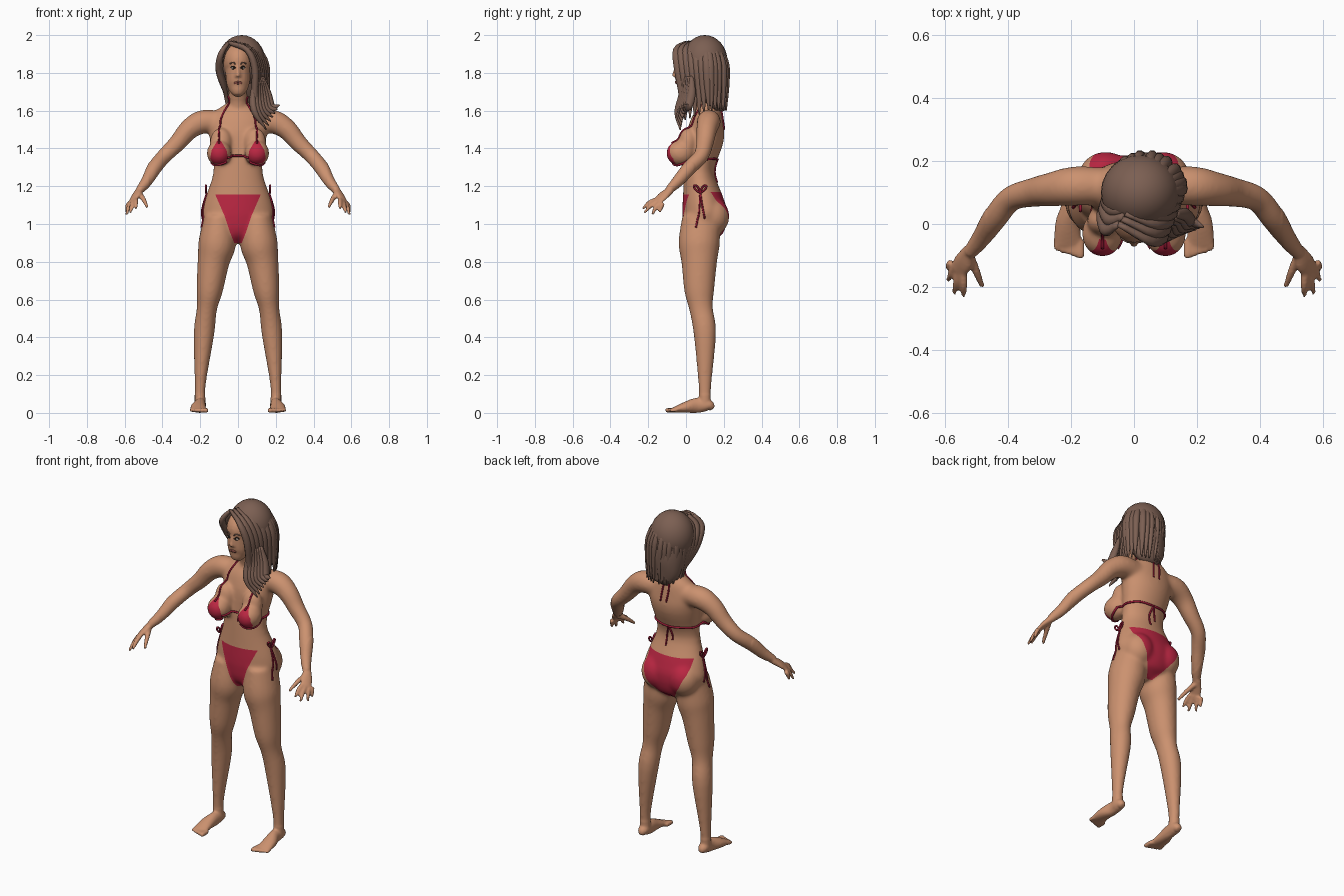
import bpy, bmesh, math
from mathutils import Vector, Matrix
from mathutils.bvhtree import BVHTree

if "Cube" in bpy.data.objects:
    bpy.data.objects.remove(bpy.data.objects["Cube"])

ACROSS, DEPTH = Vector((1, 0, 0)), Vector((0, 1, 0))


def material(name, *colour):
    made = bpy.data.materials.new(name)
    made.use_nodes = True
    made.diffuse_color = (*colour, 1)
    made.node_tree.nodes["Principled BSDF"].inputs["Base Color"].default_value = (*colour, 1)
    return made


skin = material("skin", .6, .285, .16)
fabric_red = material("red_fabric", .5, .02, .055)
cord_red = material("dark_red_cord", .3, .01, .035)
hair_brown = material("brown_hair", .2, .115, .085)
eye_dark = material("dark_eye", .03, .02, .015)
eye_white = material("eye_white", .6, .52, .46)
lip_colour = material("lip", .36, .11, .085)


def spline(rows, steps=4):
    """Smooth curve through rows of equal length."""
    pts = [Vector(row) for row in rows]
    pts = [2 * pts[0] - pts[1]] + pts + [2 * pts[-1] - pts[-2]]
    out = []
    for before, start, end, after in zip(pts, pts[1:], pts[2:], pts[3:]):
        for k in range(steps):
            t = k / steps
            out.append(start + .5 * t * (end - before + t * (2 * before - 5 * start + 4 * end - after
                                         + t * (3 * start - before - 3 * end + after))))
    return out + [pts[-2]]


def tube(bm, rows, ref=ACROSS, sides=20, side=1, steps=4):
    """Loft of ellipses; row = x, y, z, radius along ref, optional other radius."""
    pts = spline([row if len(row) == 5 else (*row, row[-1]) for row in rows], steps)
    centres = [Vector((p[0] * side, p[1], p[2])) for p in pts]
    ref = Vector((ref.x * side, ref.y, ref.z))
    rings = []
    for i, centre in enumerate(centres):
        along = (centres[min(i + 1, len(pts) - 1)] - centres[max(i - 1, 0)]).normalized()
        u = (ref - along * ref.dot(along)).normalized()
        v = along.cross(u)
        angles = [math.tau * k / sides for k in range(sides)]
        rings.append([bm.verts.new(centre + u * pts[i][3] * math.cos(a) + v * pts[i][4] * math.sin(a))
                      for a in angles])
    for ring, following in zip(rings, rings[1:]):
        for k in range(sides):
            j = (k + 1) % sides
            bm.faces.new((ring[k], ring[j], following[j], following[k]))
    bm.faces.new(rings[0][::-1])
    bm.faces.new(rings[-1])


def ball(bm, centre, size):
    place = Matrix.Translation(centre) @ Matrix.Diagonal((*size, 1))
    bmesh.ops.create_uvsphere(bm, u_segments=24, v_segments=16, radius=1, matrix=place)


def finish(bm, name, *materials):
    bmesh.ops.recalc_face_normals(bm, faces=bm.faces)
    mesh = bpy.data.meshes.new(name)
    bm.to_mesh(mesh)
    bm.free()
    for entry in materials:
        mesh.materials.append(entry)
    for polygon in mesh.polygons:
        polygon.use_smooth = True
    obj = bpy.data.objects.new(name, mesh)
    bpy.context.collection.objects.link(obj)
    return obj


# torso, neck, head and nose
bm = bmesh.new()
tube(bm, [(0, .09, .9, .05, .04), (0, .09, .95, .14, .1), (0, .1, 1.04, .19, .12), (0, .09, 1.12, .18, .11),
          (0, .07, 1.28, .13, .08), (0, .1, 1.45, .15, .1), (0, .11, 1.53, .16, .09),
          (0, .12, 1.59, .13, .07), (0, .12, 1.64, .06, .05)], sides=32)
tube(bm, [(0, .12, 1.56, .06), (0, .1, 1.65, .05), (0, .06, 1.78, .05)])
ball(bm, (0, .05, 1.86), (.08, .11, .1))
tube(bm, [(0, -.02, 1.68, .02), (0, -.01, 1.7, .04), (0, .01, 1.74, .06, .07), (0, .04, 1.84, .07, .1)])
tube(bm, [(0, -.05, 1.84, .01), (0, -.06, 1.8, .01), (0, -.06, 1.78, .015)])

for side in (1, -1):
    # breasts and buttocks
    ball(bm, (.1 * side, -.03, 1.375), (.066, .075, .068))
    ball(bm, (.09 * side, .01, 1.43), (.06, .05, .08))
    ball(bm, (.09 * side, .14, 1.04), (.09, .09, .1))
    # leg
    tube(bm, [(.1, .08, 1.04, .08, .1), (.11, .07, .9, .1, .11), (.13, .07, .8, .085, .095),
              (.15, .07, .65, .07, .08), (.165, .08, .55, .054, .063), (.18, .1, .42, .055, .06),
              (.2, .1, .15, .03, .035), (.2, .1, .03, .03)], side=side)
    # foot and toes
    tube(bm, [(.2, .14, .02, .015), (.2, .12, .04, .03), (.2, .06, .04, .03, .04),
              (.21, 0, .03, .04, .03), (.21, -.07, .015, .045, .012)], side=side)
    for toe in range(5):
        x, tip, radius = .17 + .019 * toe, .1 - .006 * toe, .013 - .001 * toe
        tube(bm, [(x, -.05, .015, radius), (x, -tip, .013, radius), (x, -tip - .01, .011, .004)],
             sides=10, side=side)
    # arm
    tube(bm, [(.1, .12, 1.54, .06), (.19, .12, 1.54, .063), (.26, .11, 1.5, .055), (.32, .1, 1.43, .047),
              (.39, .08, 1.36, .041), (.44, .02, 1.3, .04), (.48, -.04, 1.23, .032),
              (.52, -.09, 1.18, .022)], ref=DEPTH, side=side)
    # palm, fingers and thumb
    tube(bm, [(.52, -.08, 1.18, .02), (.54, -.12, 1.15, .033, .016), (.56, -.15, 1.12, .03, .01)],
         ref=Vector((.6, .7, -.2)), side=side)
    first, last = Vector((.54, -.16, 1.13)), Vector((.58, -.12, 1.11))
    for finger, tip in enumerate([(.54, -.23, 1.08), (.57, -.22, 1.06), (.59, -.18, 1.05), (.59, -.14, 1.06)]):
        root = first.lerp(last, finger / 3)
        middle = root.lerp(Vector(tip), .5) + Vector((0, 0, .008))
        tube(bm, [(*root, .012), (*middle, .012), (*tip, .007)], sides=10, side=side)
    tube(bm, [(.52, -.1, 1.16, .014), (.5, -.15, 1.13, .013), (.48, -.2, 1.09, .008)], sides=10, side=side)

# fuse the parts into one skin, then relax the joins
parts = finish(bm, "body_parts")
fuse = parts.modifiers.new("fuse", 'REMESH')
fuse.mode, fuse.voxel_size = 'VOXEL', .007
fused = bpy.data.meshes.new_from_object(parts.evaluated_get(bpy.context.evaluated_depsgraph_get()))
bpy.data.objects.remove(parts)
bm = bmesh.new()
bm.from_mesh(fused)


def relax(verts, times):
    for k in range(times):
        bmesh.ops.smooth_vert(bm, verts=verts, factor=.5, use_axis_x=True, use_axis_y=True, use_axis_z=True)


relax(bm.verts[:], 1)
relax([v for v in bm.verts if .1 < v.co.z < 1.66 and abs(v.co.x) < .47], 14)


def paint(middle, outline, inside):
    """Cut a symmetric outline of (half width, height) into the skin and colour it."""
    spans = list(zip(outline, outline[1:]))
    low, high = outline[0][1], outline[-1][1]
    cuts = [((0, 0, z), (0, 0, 1), z, z) for z in (low, high)]
    for (w0, z0), (w1, z1) in spans:
        cuts += [((middle + s * w0, 0, z0), (z1 - z0, 0, s * (w0 - w1)), z0, z1) for s in (1, -1)]
    for point, normal, z0, z1 in cuts:
        faces = [f for f in bm.faces if z0 - .01 < f.calc_center_median().z < z1 + .01
                 and inside(f.calc_center_median())]
        geom = faces + list({e for f in faces for e in f.edges}) + list({v for f in faces for v in f.verts})
        bmesh.ops.bisect_plane(bm, geom=geom, plane_co=point, plane_no=Vector(normal).normalized(), dist=1e-5)
    for face in bm.faces:
        c = face.calc_center_median()
        for (w0, z0), (w1, z1) in spans:
            if z0 < c.z <= z1 and inside(c) and abs(c.x - middle) < w0 + (w1 - w0) * (c.z - z0) / (z1 - z0):
                face.material_index = 1


# bikini bottom, front and back, then the cups
paint(0, [(.02, .9), (.04, .95), (.07, 1.04), (.12, 1.155)], lambda c: c.y < .08 and abs(c.x) < .2)
paint(0, [(.02, .9), (.06, .95), (.11, 1.02), (.14, 1.09), (.145, 1.17)], lambda c: c.y >= .08 and abs(c.x) < .2)
for side in (1, -1):
    paint(.1 * side, [(.03, 1.32), (.047, 1.345), (.04, 1.39), (.01, 1.44)],
          lambda c: c.y < -.035 and abs(c.x - .1 * side) < .08)
body = finish(bm, "body", skin, fabric_red)
surface = BVHTree.FromPolygons([v.co for v in body.data.vertices], [p.vertices for p in body.data.polygons])


def string(bm, points, radius=.005, side=1):
    """Thin cord laid on the body surface."""
    rows = []
    for x, y, z in spline(points, 8):
        spot, normal, _, _ = surface.find_nearest(Vector((x * side, y, z)))
        rows.append((*(spot + normal * radius * .4), radius))
    tube(bm, rows, ref=Vector((.3, .2, .9)), sides=8, steps=1)


# bikini cords
bm = bmesh.new()
string(bm, [(-.05, -.08, 1.35), (-.03, -.02, 1.36), (.03, -.02, 1.36), (.05, -.08, 1.35)], .006)
for side in (1, -1):
    string(bm, [(.05, -.07, 1.32), (.1, -.06, 1.32), (.14, 0, 1.33), (.15, .07, 1.34), (.1, .16, 1.34),
                (0, .17, 1.34)], .006, side)
    string(bm, [(.1, -.08, 1.43), (.1, -.02, 1.48), (.1, .02, 1.55), (.07, .06, 1.62), (.05, .08, 1.67),
                (.03, .15, 1.67), (.01, .17, 1.64)], side=side)
    string(bm, [(.01, .2, 1.64), (.02, .2, 1.58), (.02 + .01 * side, .21, 1.5)], side=side)
    string(bm, [(0, .17, 1.34), (.02, .17, 1.28), (.02, .17, 1.24 - .02 * side)], side=side)
    # hip bow: two tails and two teardrop loops
    knot = Vector((.17, .075, 1.165))
    for way, length in ((-1, .18), (1, .14)):
        string(bm, [knot, knot + Vector((.03, .01 * way, -length / 2)),
                    knot + Vector((.04, .025 * way, -length))], side=side)
        loop = []
        for k in range(9):
            reach, angle = .05 * math.sin(math.pi * k / 8), .4 + k / 8
            loop.append((*(knot + Vector((0, way * reach * math.cos(angle), reach * math.sin(angle)))), .005))
        tube(bm, loop, sides=8, side=side)
finish(bm, "bikini_cords", cord_red)

# face details
brows, lashes, whites, mouth = (bmesh.new() for k in range(4))
for side in (1, -1):
    string(brows, [(.014, -.06, 1.847), (.03, -.06, 1.855), (.05, -.05, 1.847)], .0035, side)
    string(lashes, [(.015, -.06, 1.825), (.03, -.06, 1.834), (.045, -.05, 1.827)], .003, side)
    eye = surface.find_nearest(Vector((.03 * side, -.06, 1.825)))[0]
    ball(whites, eye, (.013, .005, .0065))
    ball(lashes, eye - DEPTH * .003, (.006, .004, .006))
for height in (1.742, 1.75):
    string(mouth, [(-.02, -.05, 1.746), (0, -.06, height), (.02, -.05, 1.746)], .005)
finish(brows, "eyebrows", hair_brown)
finish(lashes, "eyelashes_and_irises", eye_dark)
finish(whites, "eyes", eye_white)
finish(mouth, "lips", lip_colour)

# hair volume
bm = bmesh.new()
ball(bm, (.02, .1, 1.86), (.125, .12, .14))
tube(bm, [(.03, .12, 1.84, .12, .1), (.03, .14, 1.74, .11, .09), (.04, .16, 1.66, .1, .06), (.05, .18, 1.6, .06, .03)])


def fall(degrees):
    """Path of a lock from the crown, down the side or back of the head."""
    path, angle = [], math.radians(degrees)
    for k in range(5):
        f = k / 4
        spread = math.sin(min(f * 1.6, 1) * math.pi / 2) * (1 - .15 * f)
        path.append(Vector((.02 + .03 * f + .125 * spread * math.cos(angle),
                            .1 + .02 * f + .11 * spread * math.sin(angle), 1.97 - .37 * f ** 1.6)))
    return path


def locks(first, last, count):
    """Row of tapering hair locks blended from the first path to the last."""
    for k in range(count):
        rows = []
        for i, (a, b) in enumerate(zip(first, last)):
            f = i / (len(first) - 1)
            radius = .027 * (.4 + .6 * math.sin(math.pi / 2 * min(f * 1.5, 1))) * (1 - .85 * f ** 4)
            rows.append((*Vector(a).lerp(Vector(b), k / (count - 1)), radius * .8, radius))
        tube(bm, rows, sides=10)


# swept front, sides and back, then curled ends over the left shoulder
locks([(-.05, 0, 1.96), (.05, -.05, 1.92), (.09, -.04, 1.82), (.09, -.02, 1.68), (.11, -.03, 1.54)], fall(0), 7)
locks([(-.05, 0, 1.96), (-.09, -.02, 1.9), (-.1, .03, 1.82), (-.08, .07, 1.74), (-.05, .12, 1.65)], fall(180), 5)
for start in range(0, 180, 45):
    locks(fall(start + 10), fall(start + 35), 3)
locks([(.1, -.03, 1.78), (.08, -.02, 1.68), (.09, -.04, 1.59), (.15, -.03, 1.5)],
      [(.13, .03, 1.78), (.16, .03, 1.69), (.18, .01, 1.62), (.22, -.01, 1.63)], 7)
finish(bm, "hair", hair_brown)
